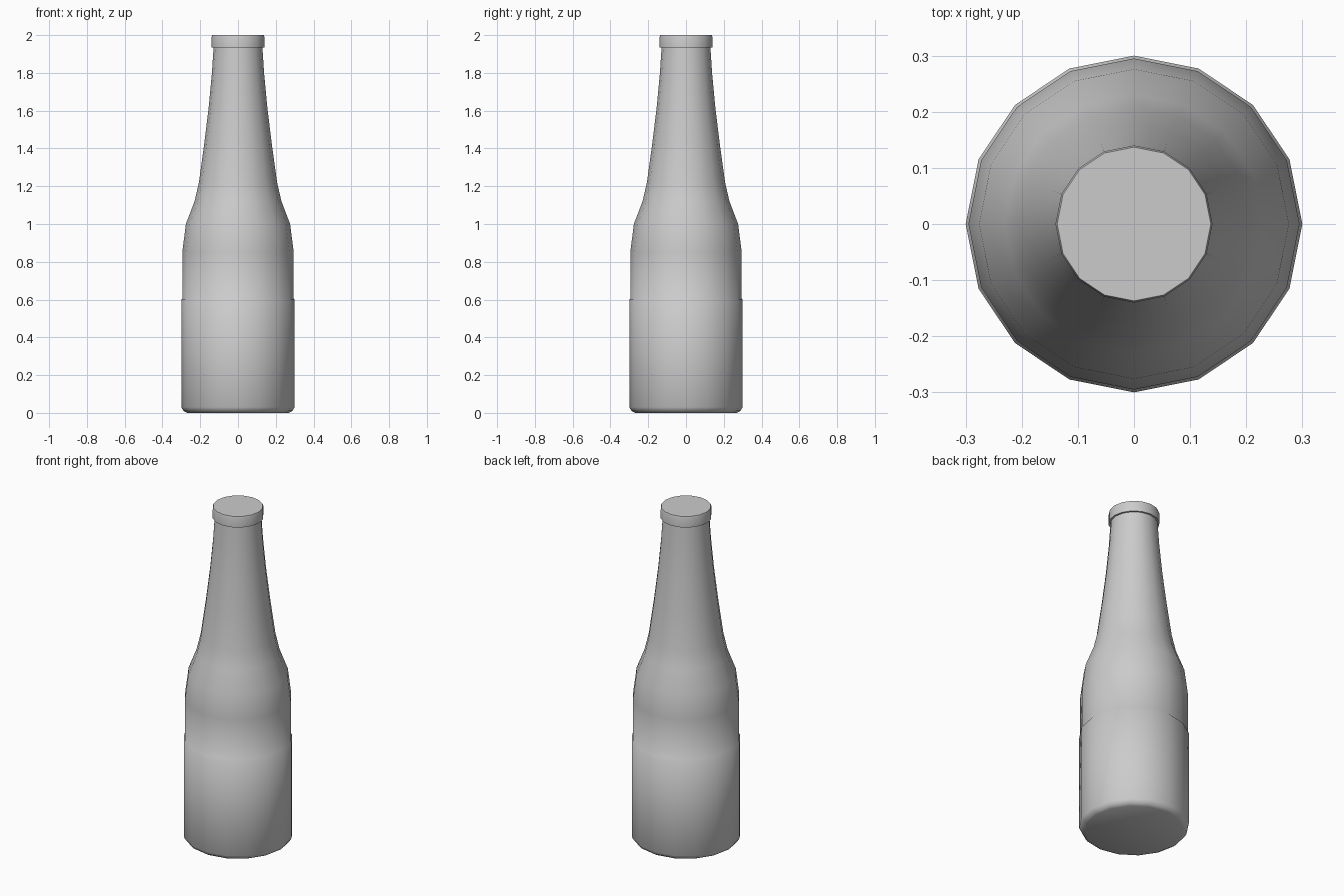
import bpy, bmesh, math

if "Cube" in bpy.data.objects:
    bpy.data.objects.remove(bpy.data.objects["Cube"])

SIDES = 16


def lathe(name, profile, angle):
    """Revolve (radius, z) points around z and close both ends."""
    bm = bmesh.new()
    rings = []
    for r, z in profile:
        rings.append([bm.verts.new((r * math.cos(2 * math.pi * i / SIDES),
                                    r * math.sin(2 * math.pi * i / SIDES), z))
                      for i in range(SIDES)])
    for low, high in zip(rings, rings[1:]):
        for i in range(SIDES):
            j = (i + 1) % SIDES
            bm.faces.new((low[i], low[j], high[j], high[i]))
    bm.faces.new(rings[0][::-1])
    bm.faces.new(rings[-1])
    mesh = bpy.data.meshes.new(name)
    bm.to_mesh(mesh)
    bm.free()
    obj = bpy.data.objects.new(name, mesh)
    bpy.context.collection.objects.link(obj)
    bpy.ops.object.select_all(action='DESELECT')
    obj.select_set(True)
    bpy.context.view_layer.objects.active = obj
    bpy.ops.object.shade_smooth_by_angle(angle=math.radians(angle))
    return obj


# Bottle: rounded base, straight body with a slight step, shoulder, long neck
lathe("bottle", [
    (0.27, 0.0), (0.288, 0.01), (0.30, 0.03), (0.30, 0.60),
    (0.295, 0.605), (0.295, 0.85), (0.276, 1.00), (0.23, 1.12),
    (0.207, 1.22), (0.178, 1.43), (0.155, 1.62), (0.138, 1.80),
    (0.129, 1.94),
], 50)

# Cap: short disc overhanging the neck
lathe("cap", [(0.14, 1.935), (0.14, 1.99), (0.137, 2.0)], 40)
